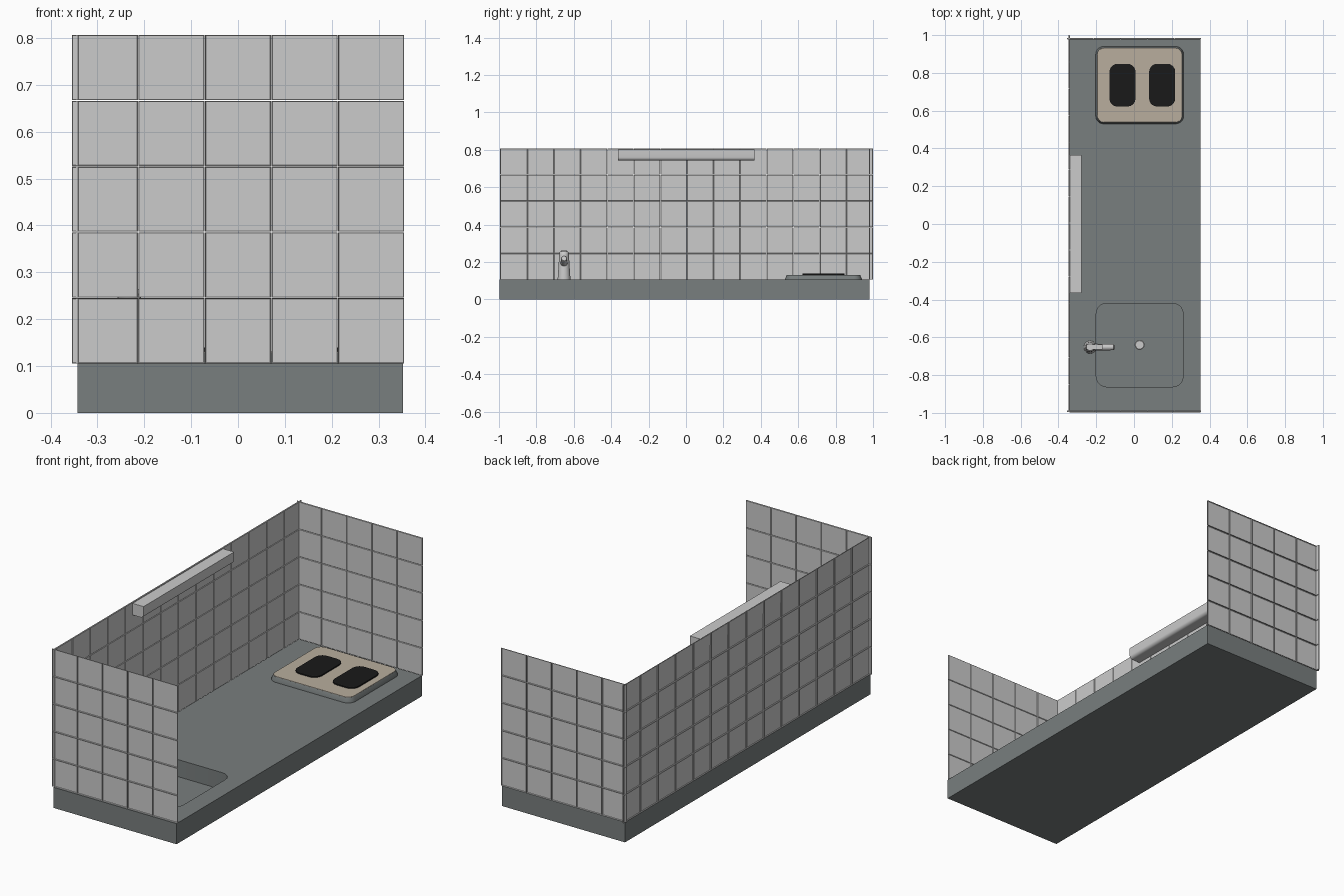
import bpy, bmesh, math
from mathutils import Vector, Matrix

if "Cube" in bpy.data.objects:
    bpy.data.objects.remove(bpy.data.objects["Cube"])


def material(name, color):
    m = bpy.data.materials.new(name)
    m.diffuse_color = (*color, 1)
    m.use_nodes = True
    m.node_tree.nodes["Principled BSDF"].inputs["Base Color"].default_value = m.diffuse_color
    return m


STONE = material("stone_grey", (0.19, 0.21, 0.21))
BEIGE = material("beige_enamel", (0.48, 0.42, 0.34))
BLACK = material("black_iron", (0.01, 0.01, 0.01))


def finish(name, bm, mat=None, smooth=None):
    me = bpy.data.meshes.new(name)
    bm.to_mesh(me)
    bm.free()
    ob = bpy.data.objects.new(name, me)
    bpy.context.collection.objects.link(ob)
    if mat:
        me.materials.append(mat)
    bpy.ops.object.select_all(action='DESELECT')
    ob.select_set(True)
    bpy.context.view_layer.objects.active = ob
    if smooth:
        bpy.ops.object.shade_smooth_by_angle(angle=math.radians(smooth))
    return ob


def box(name, x, y, z, mat=None):
    bm = bmesh.new()
    bmesh.ops.create_cube(bm, size=1)
    for v in bm.verts:
        v.co = [(a + b) / 2 + c * (b - a) for (a, b), c in zip((x, y, z), v.co)]
    return finish(name, bm, mat)


def rounded(x, y, r, inset=0, n=5):
    """Outline of a rounded rectangle, counter-clockwise."""
    pts = []
    for k, (sx, sy) in enumerate(((1, 1), (0, 1), (0, 0), (1, 0))):
        cx = x[1] - r if sx else x[0] + r
        cy = y[1] - r if sy else y[0] + r
        for i in range(n + 1):
            a = (k + i / n) * math.pi / 2
            pts.append((cx + (r - inset) * math.cos(a), cy + (r - inset) * math.sin(a)))
    return pts


def slab(name, x, y, r, levels, mat=None):
    """Stack of rounded outlines; levels are (z, inset)."""
    bm = bmesh.new()
    rings = [[bm.verts.new((*p, z)) for p in rounded(x, y, r, i)] for z, i in levels]
    n = len(rings[0])
    for a, b in zip(rings, rings[1:]):
        for i in range(n):
            j = (i + 1) % n
            bm.faces.new((a[i], a[j], b[j], b[i]))
    bm.faces.new(rings[0][::-1])
    bm.faces.new(rings[-1])
    return finish(name, bm, mat, 30)


def tile_wall(name, origin, u, cols, width, depth=0.006):
    """Grid of open-backed, chamfered tiles facing u x z."""
    origin, u, v = Vector(origin), Vector(u), Vector((0, 0, 1))
    n, w, h, g, c = u.cross(v), width / cols, 0.702 / 5, 0.0007, 0.0015
    bm = bmesh.new()
    for i in range(cols):
        for j in range(5):
            rings = []
            for d, e in ((0, g), (depth - c, g), (depth, g + c)):
                rings.append([bm.verts.new(origin + u * a + v * b + n * d) for a, b in (
                    (i * w + e, j * h + e), ((i + 1) * w - e, j * h + e),
                    ((i + 1) * w - e, (j + 1) * h - e), (i * w + e, (j + 1) * h - e))])
            for a, b in zip(rings, rings[1:]):
                for k in range(4):
                    m = (k + 1) % 4
                    bm.faces.new((a[k], a[m], b[m], b[k]))
            bm.faces.new(rings[-1])
    return finish(name, bm)


def tube(name, stations, segs=20):
    """Round body through (centre, radius) stations, capped."""
    bm = bmesh.new()
    axis = (Vector(stations[-1][0]) - Vector(stations[0][0])).normalized()
    rot = axis.to_track_quat('Z', 'Y').to_matrix()
    rings = []
    for p, r in stations:
        rings.append([bm.verts.new(Vector(p) + rot @ Vector((
            r * math.cos(t * math.tau / segs), r * math.sin(t * math.tau / segs), 0)))
            for t in range(segs)])
    for a, b in zip(rings, rings[1:]):
        for k in range(segs):
            m = (k + 1) % segs
            bm.faces.new((a[k], a[m], b[m], b[k]))
    bm.faces.new(rings[0][::-1])
    bm.faces.new(rings[-1])
    return finish(name, bm, None, 40)


# Countertop with sink basin cut in
top = box("countertop", (-0.342, 0.352), (-0.998, 0.98), (0, 0.105), STONE)
cutter = slab("sink_cutter", (-0.2, 0.26), (-0.862, -0.42), 0.055, ((0.018, 0), (0.2, 0)), STONE)
cutter.hide_render = True
mod = top.modifiers.new("sink", 'BOOLEAN')
mod.operation, mod.object, mod.solver = 'DIFFERENCE', cutter, 'EXACT'
bpy.context.view_layer.objects.active = top
bpy.ops.object.modifier_apply(modifier="sink")
bpy.data.objects.remove(cutter)

# Sink drain
tube("sink_drain", [((0.03, -0.64, 0.0175), 0.025), ((0.03, -0.64, 0.02), 0.022)])

# Tiled walls
tile_wall("back_wall_tiles", (-0.346, -0.99, 0.105), (0, 1, 0), 14, 1.99)
tile_wall("front_wall_tiles", (0.355, -0.994, 0.105), (-1, 0, 0), 5, 0.71)
tile_wall("far_wall_tiles", (-0.355, 0.984, 0.105), (1, 0, 0), 5, 0.71)

# Hob: sloped rim, enamel plate, two burners
slab("hob_rim", (-0.203, 0.263), (0.53, 0.94), 0.042, ((0.104, 0), (0.11, 0), (0.129, 0.008)), STONE)
slab("hob_plate", (-0.195, 0.255), (0.538, 0.932), 0.036, ((0.128, 0), (0.131, 0.001)), BEIGE)
for i, x in enumerate((-0.13, 0.08)):
    slab(f"burner_{i + 1}", (x, x + 0.138), (0.622, 0.848), 0.042,
         ((0.13, 0), (0.137, 0), (0.139, 0.003)), BLACK)

# Wall lamp with rounded lower edges
lamp = box("wall_lamp", (-0.341, -0.278), (-0.364, 0.366), (0.742, 0.801))
bm = bmesh.new()
bm.from_mesh(lamp.data)
edges = [e for e in bm.edges if all(v.co.z < 0.75 and v.co.x > -0.3 for v in e.verts)]
bmesh.ops.bevel(bm, geom=edges, offset=0.018, segments=5, profile=0.5, affect='EDGES')
bm.to_mesh(lamp.data)
bm.free()
bpy.context.view_layer.objects.active = lamp
bpy.ops.object.shade_smooth_by_angle(angle=math.radians(30))

# Tap: tapered body, spout, lever
X, Y = -0.232, -0.652
tube("tap_body", [((X, Y, 0.105), 0.034), ((X, Y, 0.112), 0.034), ((X, Y, 0.235), 0.026),
                  ((X, Y, 0.252), 0.024), ((X, Y, 0.258), 0.018)])
tube("tap_spout", [((X, Y, 0.19), 0.019), ((-0.11, Y, 0.218), 0.016), ((-0.106, Y, 0.219), 0.013)])
box("tap_lever", (X - 0.02, X + 0.065), (Y - 0.013, Y + 0.013), (0.254, 0.264))
